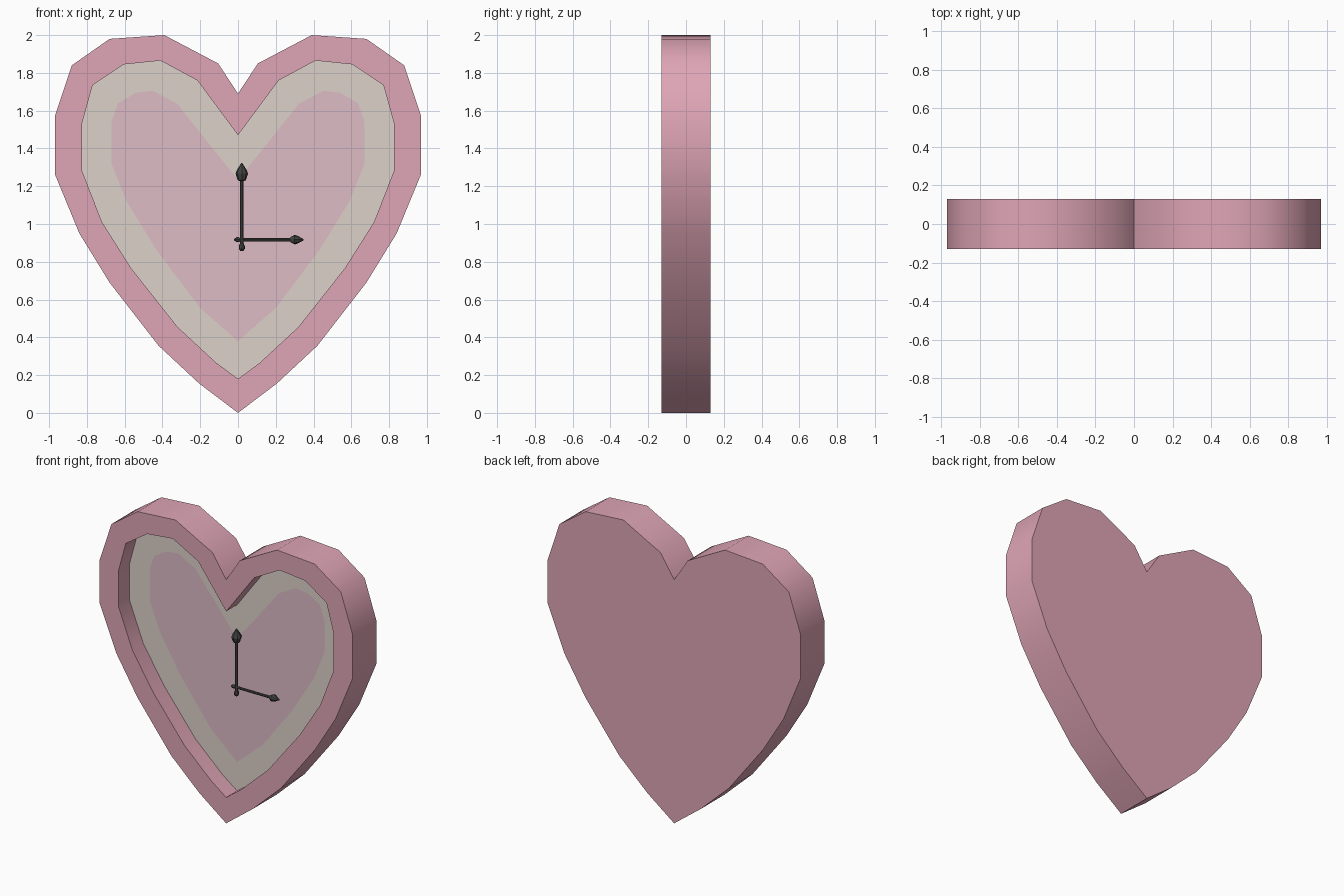
import bpy, bmesh, math
from mathutils import Matrix, Vector

if "Cube" in bpy.data.objects:
    bpy.data.objects.remove(bpy.data.objects["Cube"], do_unlink=True)

FRONT, BACK, FLOOR, HAND_Y = -0.13, 0.13, -0.01, -0.045


def material(name, *srgb):
    mat = bpy.data.materials.new(name)
    colour = [((c / 255 + 0.055) / 1.055) ** 2.4 for c in srgb] + [1]
    mat.use_nodes = True
    mat.diffuse_color = colour
    mat.node_tree.nodes["Principled BSDF"].inputs["Base Color"].default_value = colour
    return mat


pink = material("rose pink", 223, 165, 182)
cream = material("warm grey", 220, 209, 202)
pale = material("pale pink", 222, 188, 198)
dark = material("charcoal", 68, 68, 68)

# Right halves of the heart outlines, from the tip up to the notch
outer = [(0, 0), (.205, .155), (.42, .355), (.68, .69), (.84, .95), (.97, 1.265),
         (.97, 1.57), (.88, 1.84), (.68, 1.98), (.39, 2), (.105, 1.85), (0, 1.69)]
inner = [(0, .18), (.115, .265), (.32, .455), (.565, .765), (.72, 1.01), (.825, 1.28),
         (.825, 1.535), (.77, 1.735), (.605, 1.845), (.41, 1.865), (.215, 1.76), (0, 1.47)]
patch = [(0, .38), (.2, .555), (.43, .86), (.59, 1.12), (.67, 1.32), (.67, 1.54),
         (.635, 1.64), (.54, 1.695), (.45, 1.705), (.32, 1.635), (.15, 1.42), (0, 1.235)]


def heart_loop(bm, half, y):
    full = half + [(-x, z) for x, z in half[-2:0:-1]]
    return [bm.verts.new((x, y, z)) for x, z in full]


def bridge(bm, a, b):
    n = len(a)
    return [bm.faces.new((a[i], a[(i + 1) % n], b[(i + 1) % n], b[i])) for i in range(n)]


def finish(bm, name, mats, angle):
    mesh = bpy.data.meshes.new(name)
    bm.to_mesh(mesh)
    bm.free()
    for mat in mats:
        mesh.materials.append(mat)
    obj = bpy.data.objects.new(name, mesh)
    bpy.context.collection.objects.link(obj)
    bpy.ops.object.select_all(action='DESELECT')
    obj.select_set(True)
    bpy.context.view_layer.objects.active = obj
    bpy.ops.object.shade_smooth_by_angle(angle=math.radians(angle))
    return obj


# Frame: back, outer side, front rim and recess wall
bm = bmesh.new()
loops = [heart_loop(bm, half, y) for half, y in
         ((outer, BACK), (outer, FRONT), (inner, FRONT), (inner, FLOOR))]
for a, b in zip(loops, loops[1:]):
    bridge(bm, a, b)
bm.faces.new(loops[0][::-1])
finish(bm, "heart_frame", [pink], 45)

# Dial: border ring around a paler heart
bm = bmesh.new()
edge, middle = heart_loop(bm, inner, FLOOR), heart_loop(bm, patch, FLOOR)
bridge(bm, edge, middle)
bm.faces.new(middle).material_index = 1
finish(bm, "dial", [cream, pale], 30)


# Hands: turned profiles of (radius, distance from the pivot)
def hand(name, profile, turn, sides=8):
    bm = bmesh.new()
    rings = [[bm.verts.new((r * math.cos(k * math.tau / sides),
                            r * math.sin(k * math.tau / sides), z))
              for k in range(sides)] for r, z in profile]
    for a, b in zip(rings, rings[1:]):
        bridge(bm, a, b)
    bm.faces.new(rings[0][::-1])
    bm.faces.new(rings[-1])
    place = Matrix.Translation(Vector((.02, HAND_Y, .917))) @ Matrix.Rotation(turn, 4, 'Y')
    bm.transform(place)
    finish(bm, name, [dark], 30)


hand("minute_hand", [(.007, -.06), (.016, -.05), (.016, -.035), (.01, -.02), (.01, .31),
                     (.022, .315), (.033, .35), (.028, .365), (.003, .405)], 0)
hand("hour_hand", [(.003, -.042), (.013, -.027), (.013, -.018), (.009, -.008), (.009, .255),
                   (.015, .26), (.025, .28), (.022, .292), (.003, .328)], math.pi / 2)
